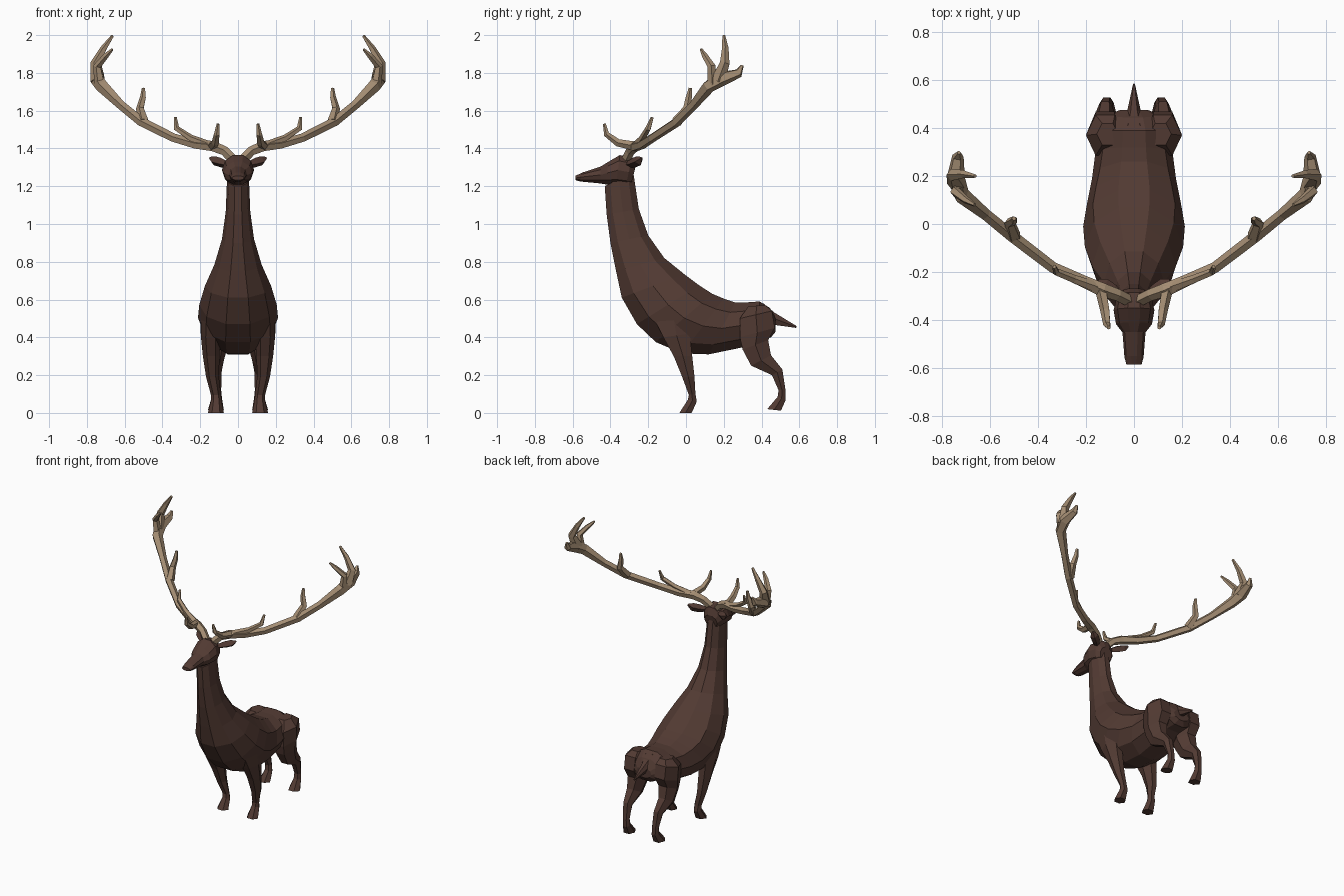
import bpy, bmesh
from math import sin, cos, pi
from mathutils import Vector


def material(name, rgb):
    m = bpy.data.materials.new(name)
    m.diffuse_color = (*rgb, 1)
    return m


HIDE = material("dark_hide", (0.085, 0.043, 0.033))
HORN = material("horn", (0.37, 0.265, 0.17))


def skin(name, rings, mat, mirror=False):
    """Bridge equal-sized rings of points into a closed flat-shaded mesh."""
    bm = bmesh.new()
    vs = [[bm.verts.new(p) for p in r] for r in rings]
    n = len(vs[0])
    for a, b in zip(vs, vs[1:]):
        for i in range(n):
            j = (i + 1) % n
            bm.faces.new((a[i], a[j], b[j], b[i]))
    bm.faces.new(vs[0])
    bm.faces.new(vs[-1])
    bmesh.ops.recalc_face_normals(bm, faces=bm.faces)
    me = bpy.data.meshes.new(name)
    bm.to_mesh(me)
    bm.free()
    me.materials.append(mat)
    ob = bpy.data.objects.new(name, me)
    bpy.context.collection.objects.link(ob)
    if mirror:
        mod = ob.modifiers.new("mirror", 'MIRROR')
        mod.use_mirror_merge = False
    return ob


def loft(name, sections, n, mirror=False):
    """Sections: (y1, z1, y2, z2, x centre, half width) seen from the side."""
    rings = []
    for y1, z1, y2, z2, xc, hw in sections:
        a, b = Vector((xc, y1, z1)), Vector((xc, y2, z2))
        mid, half = (a + b) / 2, (a - b) / 2 / cos(pi / n)
        ring = []
        for k in range(n):
            t = (k + 0.5) * 2 * pi / n
            ring.append(mid + half * cos(t) + Vector((hw * sin(t), 0, 0)))
        rings.append(ring)
    return skin(name, rings, HIDE, mirror)


def tube(name, path, mat, n=5, flat=1.0):
    """Path: (x, y, z, radius); mirrored to the other side."""
    pts = [Vector(p[:3]) for p in path]
    rings, side = [], Vector((1, 0, 0))
    for i, p in enumerate(pts):
        d = (pts[min(i + 1, len(pts) - 1)] - pts[max(i - 1, 0)]).normalized()
        side = (side - d * side.dot(d)).normalized()
        up = d.cross(side)
        r = path[i][3]
        rings.append([p + side * r * flat * cos(2 * pi * k / n)
                      + up * r * sin(2 * pi * k / n) for k in range(n)])
    return skin(name, rings, mat, True)


# Neck, chest, belly and rump in one sweep
loft("body", [
    (-.28, 1.28, -.43, 1.20, 0, .058),
    (-.25, 1.08, -.42, 1.05, 0, .065),
    (-.20, .94, -.40, .90, 0, .085),
    (-.115, .82, -.37, .75, 0, .125),
    (-.01, .735, -.34, .61, 0, .175),
    (.07, .675, -.26, .47, 0, .205),
    (.14, .63, -.16, .375, 0, .212),
    (.20, .605, -.02, .315, 0, .195),
    (.26, .585, .12, .31, 0, .175),
    (.32, .585, .29, .345, 0, .16),
    (.39, .59, .39, .39, 0, .155),
    (.445, .555, .45, .40, 0, .12),
    (.475, .50, .475, .43, 0, .06)], 10)

# Head tapering to the muzzle
loft("head", [
    (-.268, 1.30, -.29, 1.21, 0, .05),
    (-.285, 1.35, -.32, 1.20, 0, .072),
    (-.35, 1.365, -.37, 1.205, 0, .085),
    (-.41, 1.33, -.425, 1.21, 0, .075),
    (-.45, 1.305, -.455, 1.215, 0, .048),
    (-.55, 1.272, -.56, 1.225, 0, .04),
    (-.585, 1.255, -.585, 1.232, 0, .032)], 10)

# Legs with hooves
loft("front_leg", [
    (-.17, .50, .03, .55, .14, .055),
    (-.12, .40, .02, .42, .145, .052),
    (-.065, .30, .033, .30, .142, .044),
    (-.02, .19, .045, .19, .135, .034),
    (.015, .095, .05, .10, .117, .027),
    (.01, .07, .057, .06, .115, .028),
    (-.035, 0, .03, 0, .117, .042)], 6, True)
loft("back_leg", [
    (.33, .565, .42, .57, .11, .045),
    (.285, .50, .455, .54, .12, .08),
    (.285, .40, .47, .45, .12, .078),
    (.30, .335, .435, .385, .12, .068),
    (.345, .25, .45, .305, .125, .05),
    (.455, .20, .51, .23, .12, .033),
    (.49, .12, .527, .12, .115, .026),
    (.485, .085, .528, .07, .113, .028),
    (.43, .02, .503, .012, .117, .042)], 6, True)

# Tail
loft("tail", [
    (.41, .58, .44, .47, 0, .05),
    (.47, .53, .475, .465, 0, .028),
    (.585, .46, .583, .45, 0, .004)], 6)

# Ears
tube("ear", [(.05, -.31, 1.315, .015), (.09, -.275, 1.325, .026),
             (.125, -.25, 1.335, .026), (.15, -.235, 1.35, .006)], HIDE, 4)

# Antler beam and its tines
tube("antler_beam", [
    (.02, -.32, 1.335, .026), (.07, -.295, 1.385, .026), (.13, -.275, 1.41, .03),
    (.22, -.235, 1.42, .026), (.34, -.18, 1.455, .024), (.51, -.05, 1.54, .026),
    (.62, .04, 1.63, .025), (.72, .12, 1.73, .036), (.745, .19, 1.77, .04),
    (.735, .28, 1.80, .025), (.73, .298, 1.84, .008)], HORN)
tines = {
    "brow_tine": [(.14, -.26, 1.41, .026), (.12, -.36, 1.43, .021),
                  (.112, -.42, 1.475, .016), (.105, -.432, 1.53, .008)],
    "second_tine": [(.14, -.27, 1.41, .025), (.25, -.23, 1.455, .018),
                    (.325, -.20, 1.505, .016), (.332, -.178, 1.565, .008)],
    "middle_tine": [(.50, -.05, 1.54, .03), (.518, .005, 1.61, .022),
                    (.502, .015, 1.67, .017), (.50, .023, 1.72, .009)],
    "crown_front_tine": [(.73, .14, 1.73, .03), (.745, .135, 1.835, .022),
                         (.70, .10, 1.89, .016), (.665, .08, 1.925, .007)],
    "crown_top_tine": [(.74, .17, 1.76, .04), (.755, .205, 1.85, .027),
                       (.71, .208, 1.93, .018), (.663, .20, 1.997, .008)],
}
for name, path in tines.items():
    tube(name, path, HORN)
